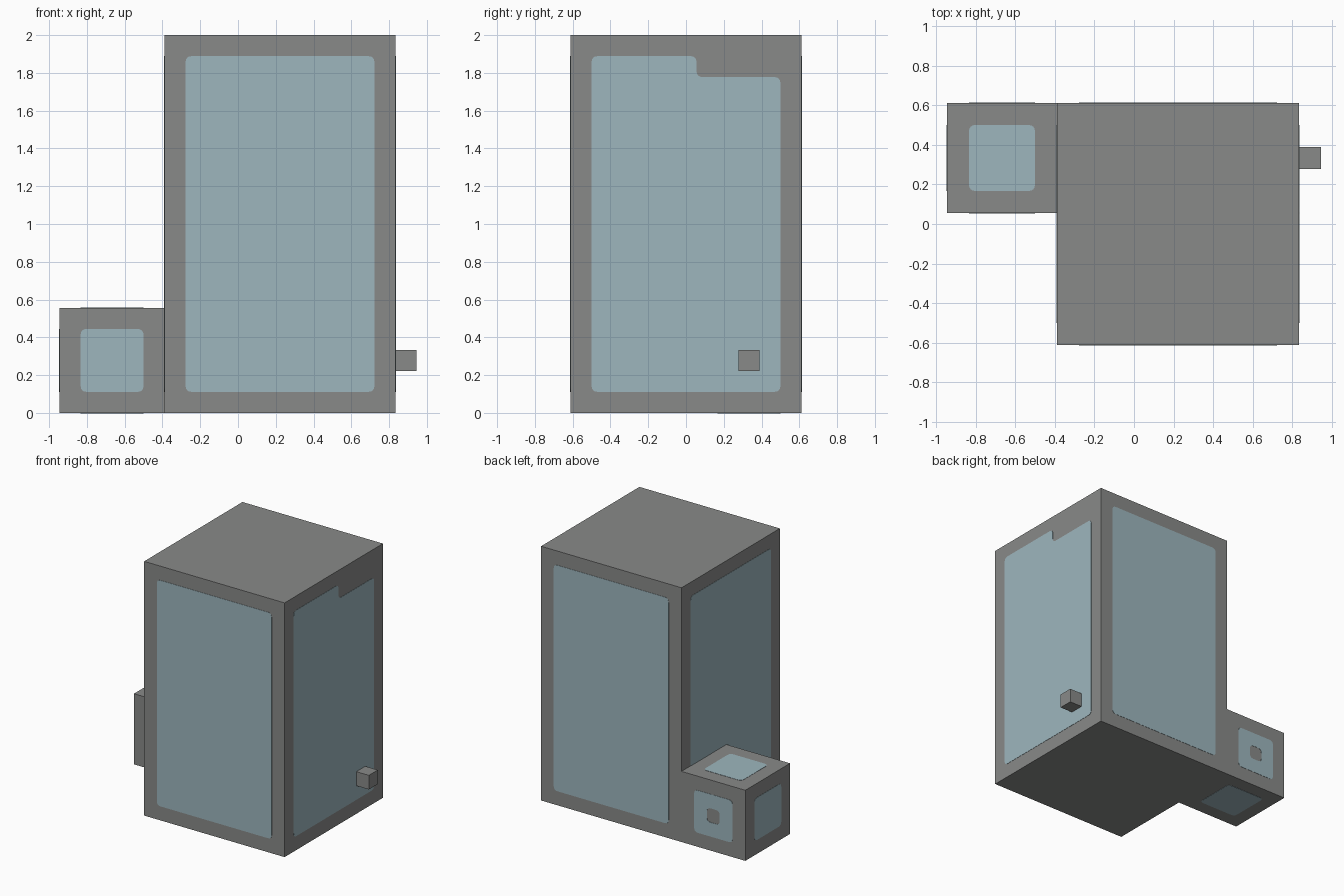
import bpy
from mathutils import Matrix, Vector

cube = bpy.data.objects.get("Cube")
if cube:
    bpy.data.objects.remove(cube, do_unlink=True)

U = 1 / 9        # design module: the tower is 18 modules tall
X, Y, Z = Vector((1, 0, 0)), Vector((0, 1, 0)), Vector((0, 0, 1))


def material(name, rgb):
    mat = bpy.data.materials.new(name)
    mat.use_nodes = True
    mat.diffuse_color = (*rgb, 1)
    mat.node_tree.nodes["Principled BSDF"].inputs["Base Color"].default_value = (*rgb, 1)
    return mat


frame_grey = material("frame_grey", (0.25, 0.255, 0.25))
pane_blue = material("pane_blue", (0.34, 0.47, 0.515))


def block(name, low, high):
    """Box between two corners, given in modules."""
    low, high = Vector(low) * U, Vector(high) * U
    bpy.ops.mesh.primitive_cube_add(size=1, location=(low + high) / 2)
    obj = bpy.context.object
    obj.name = name
    obj.scale = high - low
    bpy.ops.object.transform_apply(location=False, rotation=False, scale=True)
    obj.data.materials.append(frame_grey)
    return obj


def rounded(corners, radius=0.3, steps=4):
    """Round every corner of a flat outline."""
    points = []
    for i, corner in enumerate(corners):
        p = Vector(corner)
        a = p + (Vector(corners[i - 1]) - p).normalized() * radius
        b = p + (Vector(corners[(i + 1) % len(corners)]) - p).normalized() * radius
        for s in range(steps + 1):
            t = s / steps
            points.append((1 - t) ** 2 * a + 2 * t * (1 - t) * p + t * t * b)
    return points


def rectangle(w, h):
    return [(-w, -h), (w, -h), (w, h), (-w, h)]


def pane(name, centre, right, up, *outlines):
    """Thin plate on a face; inner outlines become holes."""
    curve = bpy.data.curves.new(name, "CURVE")
    curve.dimensions = "2D"
    curve.fill_mode = "BOTH"
    curve.extrude = 0.002
    for outline in outlines:
        points = rounded(outline)
        spline = curve.splines.new("POLY")
        spline.points.add(len(points) - 1)
        for target, p in zip(spline.points, points):
            target.co = (p.x * U, p.y * U, 0, 1)
        spline.use_cyclic_u = True
    curve.materials.append(pane_blue)
    obj = bpy.data.objects.new(name, curve)
    bpy.context.collection.objects.link(obj)
    basis = Matrix((right, up, right.cross(up))).transposed().to_4x4()
    obj.matrix_world = Matrix.Translation(Vector(centre) * U) @ basis
    bpy.ops.object.select_all(action="DESELECT")
    obj.select_set(True)
    bpy.context.view_layer.objects.active = obj
    bpy.ops.object.convert(target="MESH")


# Solid parts
block("tower", (-3.5, -5.5, 0), (7.5, 5.5, 18))
block("side_box", (-8.5, 0.5, 0), (-3.5, 5.5, 5))
block("side_knob", (7.5, 2.5, 2), (8.5, 3.5, 3))

# Tower panes; the one beside the knob has a stepped top edge
tall = rectangle(4.5, 8)
stepped = [(-4.5, -8), (4.5, -8), (4.5, 7), (0.5, 7), (0.5, 8), (-4.5, 8)]
pane("tower_front_pane", (2, -5.5, 9), X, Z, tall)
pane("tower_back_pane", (2, 5.5, 9), -X, Z, tall)
pane("tower_right_pane", (-3.5, 0, 9), -Y, Z, tall)
pane("tower_left_pane", (7.5, 0, 9), Y, Z, stepped)

# Side box panes; the back one has a square hole
small, hole = rectangle(1.5, 1.5), rectangle(0.5, 0.5)
pane("box_front_pane", (-6, 0.5, 2.5), X, Z, small)
pane("box_back_pane", (-6, 5.5, 2.5), -X, Z, small, hole)
pane("box_end_pane", (-8.5, 3, 2.5), -Y, Z, small)
pane("box_top_pane", (-6, 3, 5), X, Y, small)
pane("box_bottom_pane", (-6, 3, 0), X, -Y, small)
